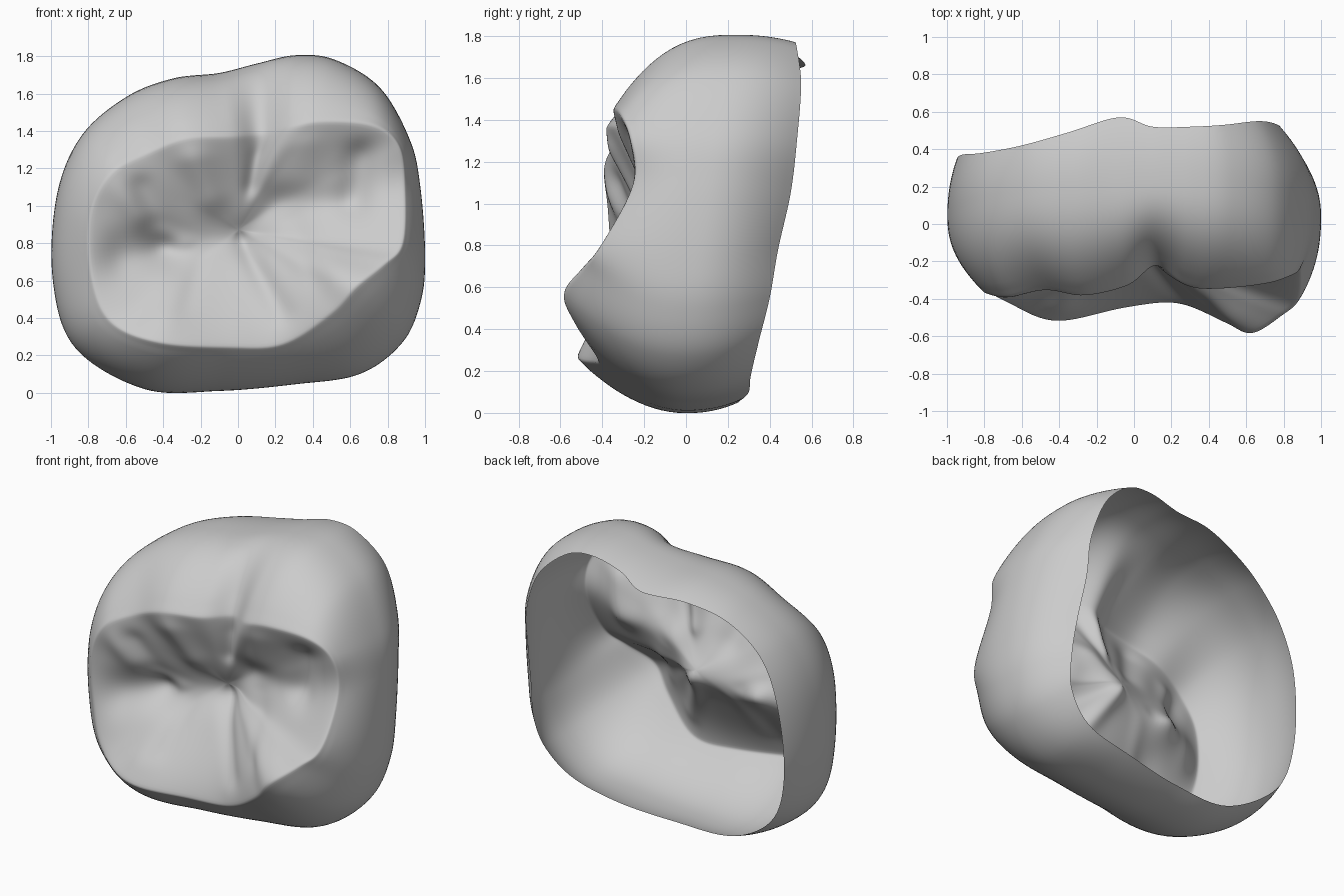
import bpy, bmesh, math
from mathutils import Vector

if "Cube" in bpy.data.objects:
    bpy.data.objects.remove(bpy.data.objects["Cube"])

# Matching control loops, counter-clockwise from the right side
# Widest outline (x, z)
OUTLINE = [(1.0, .75), (.975, 1.1), (.92, 1.35), (.76, 1.63), (.52, 1.78), (.31, 1.805), (.1, 1.76),
           (-.1, 1.71), (-.35, 1.68), (-.6, 1.58), (-.84, 1.37), (-.97, 1.05), (-.99, .6),
           (-.87, .24), (-.5, .02), (-.1, .01), (.3, .045), (.65, .1), (.88, .27), (.98, .5)]
# Crest of the chewing surface (x, y, z)
CREST = [(.88, -.41, .80), (.89, -.25, 1.1), (.86, -.27, 1.32), (.72, -.32, 1.43), (.45, -.35, 1.45),
         (.28, -.33, 1.42), (.12, -.22, 1.38), (-.03, -.33, 1.37), (-.27, -.385, 1.36),
         (-.48, -.355, 1.28), (-.68, -.395, 1.17), (-.79, -.375, .95), (-.78, -.365, .62),
         (-.68, -.42, .38), (-.42, -.525, .27), (-.05, -.45, .245), (.24, -.425, .26),
         (.5, -.535, .43), (.63, -.59, .57), (.78, -.5, .69)]
# Open rim at the back (x, y, z)
RIM = [(.80, .44, .78), (.78, .5, 1.05), (.77, .53, 1.3), (.67, .55, 1.57), (.48, .53, 1.74),
       (.3, .52, 1.77), (.1, .52, 1.72), (-.08, .57, 1.66), (-.35, .49, 1.63), (-.6, .42, 1.54),
       (-.81, .38, 1.34), (-.92, .37, 1.03), (-.94, .34, .6), (-.83, .31, .28), (-.5, .25, .07),
       (-.1, .26, .06), (.28, .30, .1), (.6, .31, .18), (.77, .35, .35), (.81, .4, .55)]
AROUND, BACK, WALL, INNER = 200, 12, 20, 30
CENTRE = Vector((.0, -.15, .87))


def loop_point(pts, u):
    """Closed Catmull-Rom curve through pts."""
    u %= 1
    n = len(pts)
    i, t = int(u * n), u * n - int(u * n)
    a, b, c, d = (Vector(pts[(i + k) % n]) for k in (-1, 0, 1, 2))
    return .5 * (2 * b + (c - a) * t + (2 * a - 5 * b + 4 * c - d) * t ** 2
                 + (3 * b - a - 3 * c + d) * t ** 3)


def near_segment(x, z, a, b, width):
    """Soft falloff around a line on the chewing surface."""
    p, a, b = Vector((x, z)), Vector(a), Vector(b)
    t = max(0, min(1, (p - a).dot(b - a) / (b - a).length_squared))
    return math.exp(-((p - a - (b - a) * t).length / width) ** 2)


# Grooves and pits (positive) and ridges (negative): start, end, width, depth
MARKS = [((-.66, .72), (-.4, .77), .13, .075), ((-.4, .77), (.05, .83), .10, .035),
         ((.05, .83), (.2, 1.02), .08, .025), ((.2, 1.02), (.57, 1.02), .09, .02),
         ((.62, 1.02), (.66, 1.28), .08, .06), ((.07, 1.1), (.115, 1.33), .04, .03),
         ((.02, .8), (.24, .42), .05, .03), ((-.4, .8), (-.52, 1.1), .06, .03),
         ((-.2, .72), (-.28, .45), .04, .012), ((.3, .92), (.42, .6), .045, .015),
         ((-.25, 1.28), (-.15, 1.05), .09, -.04), ((.35, 1.33), (.33, 1.15), .09, -.02),
         ((-.64, 1.1), (-.52, .95), .07, -.04), ((-.4, .38), (-.35, .58), .1, -.025),
         ((-.42, .86), (-.3, .8), .04, -.03), ((.6, .62), (.45, .75), .1, -.02)]


def marks_at(p):
    return sum(d * near_segment(p.x, p.z, a, b, w) for a, b, w, d in MARKS)


# Rings run from the open rim, over the bulge and crest, into the fossa
columns = []
for k in range(AROUND):
    u = k / AROUND
    o, crest, rim = loop_point(OUTLINE, u), loop_point(CREST, u), loop_point(RIM, u)
    broad = sum(loop_point(CREST, u + i * .025).y for i in range(-4, 5)) / 9
    high = max(0, min(1, o.y / 1.8))
    bulge = Vector((o.x, .24 * high ** 2, o.y))
    power = 2 + .7 * high
    col = []
    for j in range(BACK):
        t = 1 - j / BACK
        p = bulge.lerp(rim, t ** 2.2)
        p.y = bulge.y + (rim.y - bulge.y) * t
        col.append(p)
    for j in range(WALL):
        t = math.sin(j / WALL * math.pi / 2)
        p = bulge.lerp(crest, t ** power)
        p.y = bulge.y + (crest.y - bulge.y) * t
        col.append(p)
    for j in range(INNER):
        s = 1 - j / INNER
        p = CENTRE.lerp(crest, s)
        edge = broad + (crest.y - broad) * s ** 1.5
        rise = .55 * s ** 1.2 + .45 * s * s * (3 - 2 * s)
        p.y = CENTRE.y + (edge - CENTRE.y) * rise + min(1, (1 - s) * 5) * marks_at(p)
        col.append(p)
    columns.append(col)

bm = bmesh.new()
grid = [[bm.verts.new(p) for p in col] for col in columns]
tip = bm.verts.new(CENTRE + Vector((0, marks_at(CENTRE), 0)))
for k in range(AROUND):
    a, b = grid[k], grid[(k + 1) % AROUND]
    for j in range(len(a) - 1):
        bm.faces.new((a[j], a[j + 1], b[j + 1], b[j]))
    bm.faces.new((a[-1], tip, b[-1]))

# Soften the crest and the fossa
soft = [v for col in grid for v in col[BACK + WALL - 5:]] + [tip]
for _ in range(6):
    bmesh.ops.smooth_vert(bm, verts=soft, factor=.5, use_axis_x=True, use_axis_y=True, use_axis_z=True)
bmesh.ops.recalc_face_normals(bm, faces=bm.faces)
bm.normal_update()
if sum(f.normal.y for f in bm.faces if f.calc_center_median().y < -.2) > 0:
    bmesh.ops.reverse_faces(bm, faces=bm.faces)
for f in bm.faces:
    f.smooth = True

mesh = bpy.data.meshes.new("tooth_crown")
bm.to_mesh(mesh)
bm.free()
crown = bpy.data.objects.new("tooth_crown", mesh)
bpy.context.collection.objects.link(crown)
